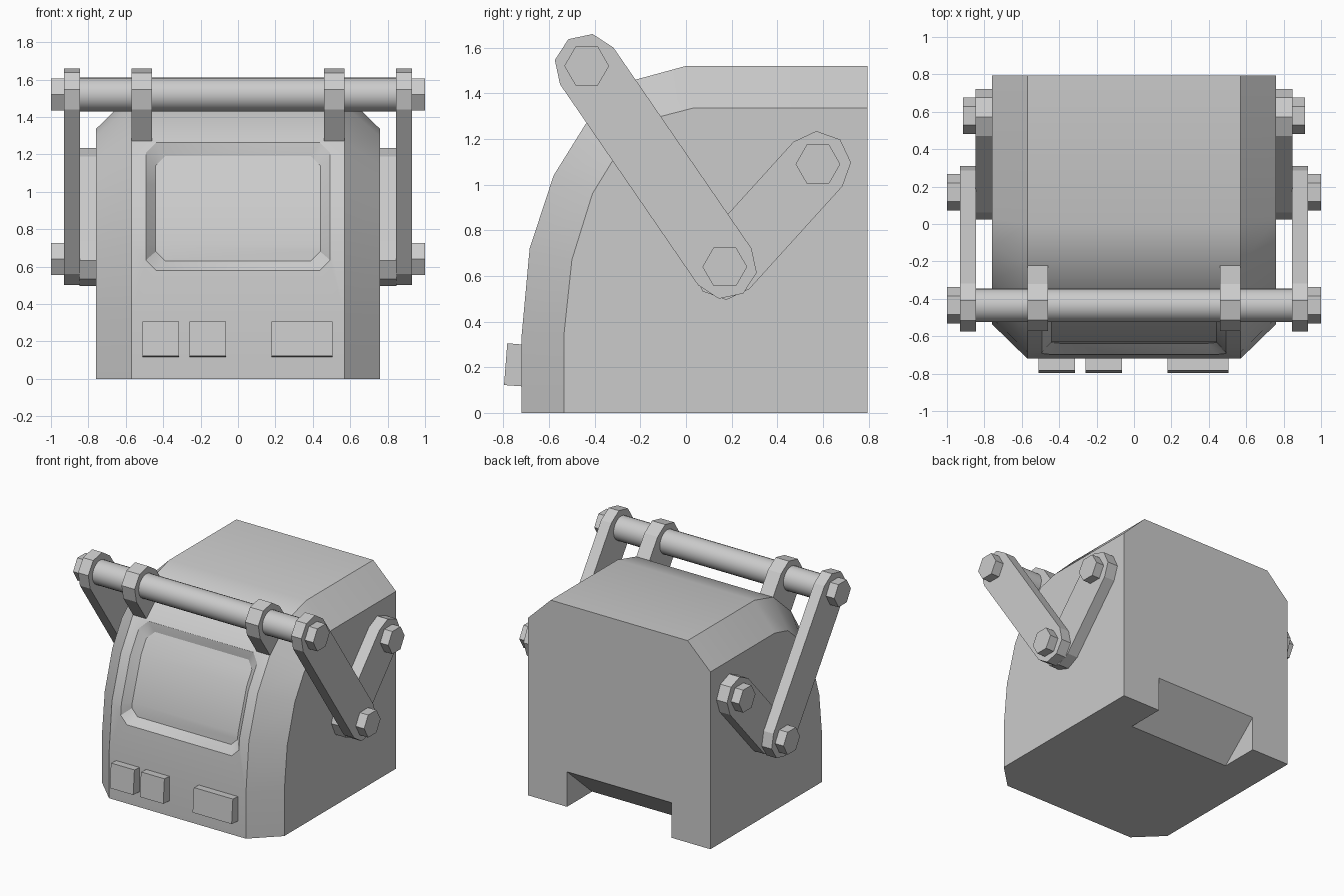
import bpy, bmesh
from math import cos, sin, pi, atan2, radians

if "Cube" in bpy.data.objects:
    bpy.data.objects.remove(bpy.data.objects["Cube"])


def make(name, verts, faces):
    bm = bmesh.new()
    vs = [bm.verts.new(v) for v in verts]
    for f in faces:
        bm.faces.new([vs[i] for i in f])
    bmesh.ops.recalc_face_normals(bm, faces=bm.faces)
    bmesh.ops.dissolve_limit(bm, angle_limit=0.002, verts=bm.verts, edges=bm.edges)
    me = bpy.data.meshes.new(name)
    bm.to_mesh(me)
    bm.free()
    ob = bpy.data.objects.new(name, me)
    bpy.context.collection.objects.link(ob)
    return ob


def bridge(n, rings):
    """Quads joining consecutive closed rings of n points."""
    return [(r * n + i, r * n + (i + 1) % n, (r + 1) * n + (i + 1) % n, (r + 1) * n + i)
            for r in range(rings - 1) for i in range(n)]


def loft(name, sections):
    """Skin (x, yz-profile) sections and cap both ends."""
    n = len(sections[0][1])
    verts = [(x, y, z) for x, prof in sections for y, z in prof]
    last = (len(sections) - 1) * n
    caps = [tuple(range(n)), tuple(range(last, last + n))]
    return make(name, verts, bridge(n, len(sections)) + caps)


def prism(name, pts, x0, x1, mirror=False):
    ob = loft(name, [(x0, pts), (x1, pts)])
    if mirror:
        ob.modifiers.new("mirror", 'MIRROR')
    return ob


def polygon(c, r, n):
    return [(c[0] + r * cos(2 * pi * i / n), c[1] + r * sin(2 * pi * i / n)) for i in range(n)]


def capsule(a, b, r, segs=4):
    """Bar outline from a to b with faceted round ends."""
    d = atan2(b[1] - a[1], b[0] - a[0])
    pts = []
    for c, start in ((a, d + pi / 2), (b, d - pi / 2)):
        pts += [(c[0] + r * cos(start + pi * i / segs), c[1] + r * sin(start + pi * i / segs))
                for i in range(segs + 1)]
    return pts


def smooth(ob):
    bpy.ops.object.select_all(action='DESELECT')
    bpy.context.view_layer.objects.active = ob
    ob.select_set(True)
    bpy.ops.object.shade_smooth_by_angle(angle=radians(30))


# Body shell with chamfered side edges
BACK = 0.795
front = [(-0.72, 0), (-0.72, 0.34), (-0.685, 0.72), (-0.58, 1.04),
         (-0.44, 1.265), (-0.22, 1.46), (0, 1.52)]
outer = front + [(BACK, 1.52), (BACK, 0)]
inner = [(-0.535, 0), (-0.535, 0.34), (-0.50, 0.67), (-0.41, 0.96), (-0.297, 1.145),
         (-0.125, 1.295), (0.03, 1.335), (BACK, 1.335), (BACK, 0)]
body = loft("body", [(-0.76, inner), (-0.57, outer), (0.57, outer), (0.76, inner)])


def front_y(z):
    for (ya, za), (yb, zb) in zip(front, front[1:]):
        if z <= zb:
            return ya + (yb - ya) * (z - za) / (zb - za)


# Screen recess cutter: bevelled sides, floor follows the curved front
def screen_ring(hx, z0, z1, c, depth):
    right = [(hx - c, z0), (hx, z0 + c), (hx, 0.72), (hx, 1.04), (hx, z1 - c), (hx - c, z1)]
    pts = right + [(-x, z) for x, z in reversed(right)]
    return [(x, front_y(z) + depth, z) for x, z in pts]


floor = screen_ring(0.44, 0.63, 1.19, 0.05, 0.055)
rim = screen_ring(0.492, 0.58, 1.262, 0.055, 0)
rim = [tuple(f + 1.2 * (r - f) for f, r in zip(a, b)) for a, b in zip(floor, rim)]
mouth = [(x, -1, z) for x, y, z in rim]
n = len(floor)
strips = [(i, i + 1, n - 2 - i, n - 1 - i) for i in range(n // 2 - 1)]
screen_cut = make("screen_recess_cutter", floor + rim + mouth,
                  bridge(n, 3) + strips + [tuple(range(2 * n, 3 * n))])

# Sloped notch at the bottom of the back
slope = 0.264 / 0.30
notch_cut = prism("back_notch_cutter",
                  [(0.445, -0.05 * slope), (0.9, -0.05 * slope), (0.9, 0.405 * slope)],
                  -0.435, 0.435)

for cutter in (screen_cut, notch_cut):
    mod = body.modifiers.new(cutter.name, 'BOOLEAN')
    mod.operation = 'DIFFERENCE'
    mod.solver = 'EXACT'
    mod.object = cutter
    bpy.context.view_layer.objects.active = body
    bpy.ops.object.modifier_apply(modifier=mod.name)
    bpy.data.objects.remove(cutter)
smooth(body)

# Front buttons, faces tilted slightly upward
for i, (x0, x1) in enumerate([(-0.51, -0.315), (-0.26, -0.065), (0.18, 0.505)]):
    prism(f"button_{i + 1}", [(-0.70, 0.115), (-0.797, 0.122), (-0.783, 0.305), (-0.70, 0.298)],
          x0, x1)

# Bail arms on both sides
bar, elbow, hinge = (-0.435, 1.52), (0.17, 0.64), (0.578, 1.09)
prism("long_arm", capsule(bar, elbow, 0.142), 0.845, 0.93, True)
prism("short_arm", capsule(hinge, elbow, 0.145), 0.755, 0.848, True)

# Hex bolts
for name, c, x0, x1 in (("bar_bolt", bar, 0.925, 1.0), ("elbow_bolt", elbow, 0.925, 1.0),
                        ("hinge_bolt", hinge, 0.84, 0.915)):
    prism(name, polygon(c, 0.098, 6), x0, x1, True)

# Paper bar and its brackets
smooth(prism("paper_bar", polygon(bar, 0.09, 24), -0.85, 0.85))
prism("bar_bracket", capsule(bar, (-0.265, 1.273), 0.14), 0.46, 0.57, True)
